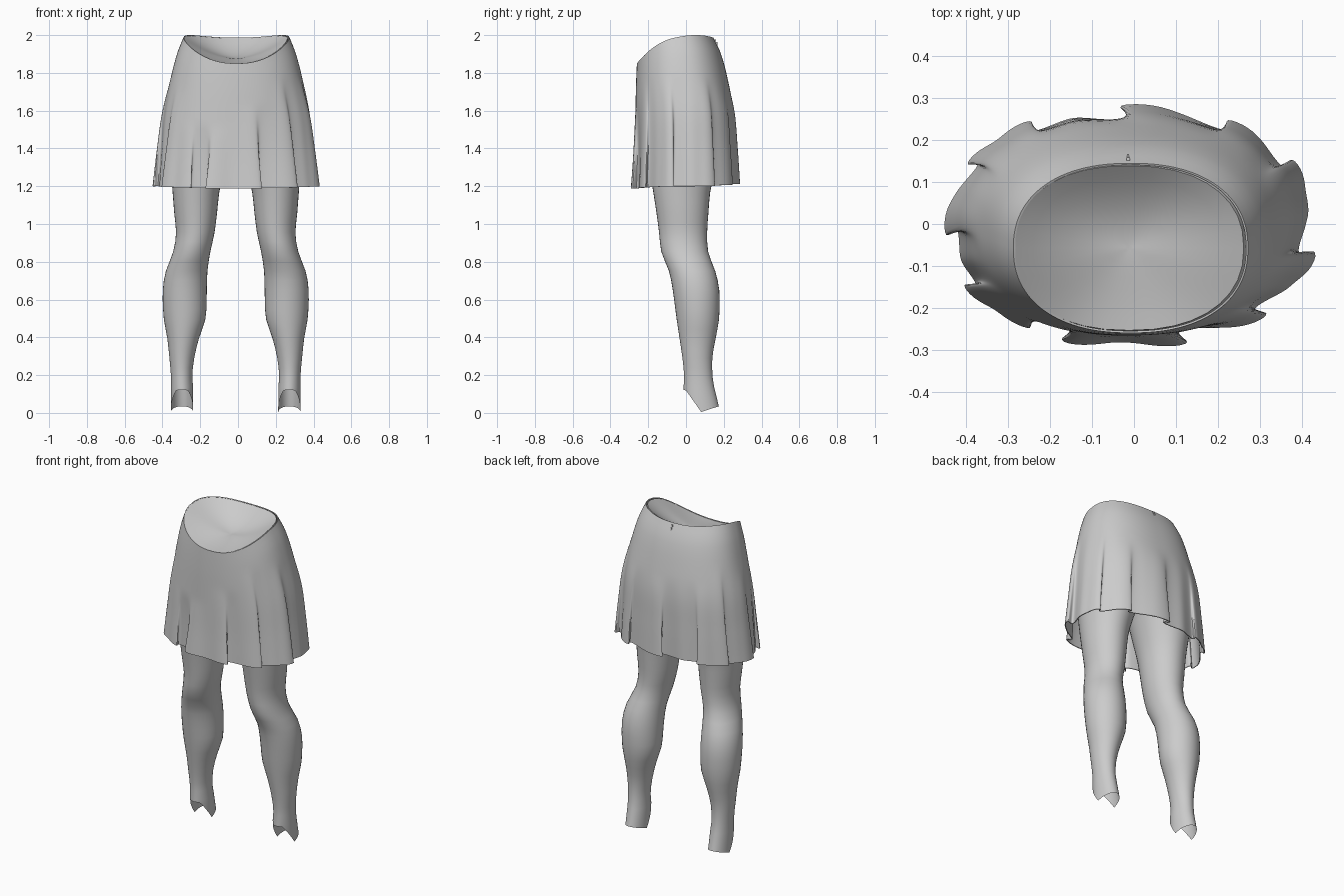
import bpy, bmesh
from math import sin, cos, pi, exp, radians, copysign

if "Cube" in bpy.data.objects:
    bpy.data.objects.remove(bpy.data.objects["Cube"])

MID = -0.012


def spline(table, x):
    """Catmull-Rom lookup of a table of rows (key, values...)."""
    n = len(table)
    i = 0
    while i < n - 2 and x > table[i + 1][0]:
        i += 1
    a, b = table[i], table[i + 1]
    p, q = table[max(i - 1, 0)], table[min(i + 2, n - 1)]
    h = b[0] - a[0]
    u = (x - a[0]) / h
    out = []
    for k in range(1, len(a)):
        ma = (b[k] - p[k]) / (b[0] - p[0]) * h
        mb = (q[k] - a[k]) / (q[0] - a[0]) * h
        out.append((2*u**3 - 3*u**2 + 1)*a[k] + (u**3 - 2*u**2 + u)*ma
                   + (3*u**2 - 2*u**3)*b[k] + (u**3 - u**2)*mb)
    return out


def spow(v, e=0.88):
    return copysign(abs(v) ** e, v)


def finish(bm, name, angle=50, thickness=0, mirror=False):
    bmesh.ops.recalc_face_normals(bm, faces=bm.faces)
    me = bpy.data.meshes.new(name)
    bm.to_mesh(me)
    bm.free()
    ob = bpy.data.objects.new(name, me)
    bpy.context.collection.objects.link(ob)
    bpy.context.view_layer.objects.active = ob
    ob.select_set(True)
    if thickness:
        m = ob.modifiers.new("cloth", 'SOLIDIFY')
        m.thickness, m.offset = thickness, -1
        bpy.ops.object.modifier_apply(modifier=m.name)
    if mirror:
        m = ob.modifiers.new("other leg", 'MIRROR')
        m.merge_threshold = .001
    bpy.ops.object.shade_smooth_by_angle(angle=radians(angle))
    ob.select_set(False)
    return ob


def bridge(bm, a, b, closed=True):
    n = len(a)
    for i in range(n if closed else n - 1):
        j = (i + 1) % n
        bm.faces.new((a[i], a[j], b[j], b[i]))


# Skirt: s, half width, front y, back y
SKIRT = [(0, .28, -.26, .145), (.1, .312, -.263, .182), (.25, .344, -.266, .215),
         (.5, .388, -.268, .252), (.75, .41, -.271, .262), (1, .428, -.278, .268)]
# Folds: angle, side that lies on top, start height, depth
FOLDS = [(-152, 1, .4, .8), (-122, -1, .6, .5), (-108, 1, .62, 1), (-76, -1, .45, 1),
         (-46, -1, .3, .9), (-11, -1, .35, 1.2), (30, -1, .4, .9), (60, -1, .5, .8),
         (91, -1, .5, 1), (121, 1, .5, .8), (150, -1, .4, .7), (182, -1, .45, .9)]


def skirt_point(t, s, inset=0.0, folds=True):
    top = 2.0 - .15 * (abs(.5 - sin(t)) / 1.5) ** 2.2
    hem = 1.2 - .012 * abs(sin(t)) * -sin(t)
    rx, yf, yb = spline(SKIRT, s)
    a, dr = t, 0
    if folds:
        for deg, side, start, depth in FOLDS:
            g = max(0, (s - start + .1) / (1.1 - start)) ** 0.8
            w = radians(6)
            d = (t - radians(deg) + pi) % (2 * pi) - pi
            u = d / w
            a -= 1.75 * g * w * u * exp(-u * u)
            dr += side * .03 * depth * g * u * exp(-u * u / 2)
    c, v = spow(cos(a)), spow(sin(a))
    cy, ry = (yf + yb) / 2, (yb - yf) / 2
    return ((rx - inset) * c + dr * cos(a), cy + (ry - inset) * v + dr * sin(a),
            top + (hem - top) * s)


N, R = 288, 22
bm = bmesh.new()
prev = None
for r in range(R + 1):
    ring = []
    for i in range(N):
        x, y, z = skirt_point(2 * pi * i / N, r / R)
        ring.append(bm.verts.new((x - .008, y, z)))
    if prev:
        bridge(bm, prev, ring)
    prev = ring
finish(bm, "skirt", 50, .005)

# Tights: z, outer x, inner x, front y, back y (mirrored leg)
LEG = [(.13, -.343, -.225, -.013, .15), (.2, -.343, -.23, -.01, .14),
       (.3, -.352, -.218, -.02, .14), (.4, -.363, -.193, -.035, .158),
       (.5, -.381, -.16, -.05, .175), (.65, -.386, -.153, -.07, .176),
       (.75, -.37, -.15, -.09, .155), (.85, -.332, -.135, -.13, .118),
       (.95, -.316, -.113, -.142, .112), (1.05, -.325, -.1, -.155, .118),
       (1.18, -.335, -.085, -.175, .13), (1.3, -.345, -.055, -.195, .16),
       (1.42, -.352, -.02, -.212, .195)]
M = 36
bm = bmesh.new()
angles = [2 * pi * i / M for i in range(M)]
outer = angles[M // 4: 3 * M // 4 + 1]


def leg_ring(z, edge=None):
    xo, xi, yf, yb = spline(LEG, max(z, .13))
    ring = []
    for t in angles:
        zz, y = z, (yf + yb) / 2 + (yb - yf) / 2 * sin(t)
        if edge:
            zz = edge(t)
            y += .024 * (1 + sin(t)) / 2
        ring.append(bm.verts.new(((xo + xi) / 2 + (xi - xo) / 2 * cos(t), y, zz)))
    return ring


def cuff(t):
    f = sin(t)
    return .005 + (.115 * min(1, -f * 1.15) if f < 0 else .03 * f)


prev = leg_ring(.12, cuff)
for k in range(26):
    ring = leg_ring(.135 + k * (1.42 - .135) / 25)
    bridge(bm, prev, ring)
    prev = ring
# Crotch ring: outer half on the hips, inner half along the saddle
ring = []
for t in angles:
    x, y, z = skirt_point(t, .5, .022, False)
    if cos(t) > -1e-6:
        ring.append(bm.verts.new((0, y, 1.6 - .14 * max(0, cos(t)) ** .6)))
    else:
        ring.append(bm.verts.new((x, y, 1.6)))
bridge(bm, prev, ring)
# Hips up to the waist
half = ring[M // 4: 3 * M // 4 + 1]
for k in range(1, 9):
    s = .5 * (1 - k / 8)
    row = []
    for t in outer:
        x, y, z = skirt_point(t, s, .006 + .016 * s, False)
        z0 = skirt_point(t, 0, 0, False)[2]
        z = 1.6 + (z0 - .003 - 1.6) * k / 8
        row.append(bm.verts.new((min(0, x) if abs(x) > 1e-5 else 0, y, z)))
    bridge(bm, half, row, False)
    half = row
# Shallow dished top that closes the waist
rim = [v.co.copy() for v in half]
for k in range(1, 7):
    f = 1 - k / 6.2
    row = []
    for p in rim:
        y = -.057 + (p.y + .057) * f
        z = 1.925 + (p.z - 1.925) * f ** 1.5 - .05 * (1 - f * f)
        row.append(bm.verts.new((p.x * f, y, z)))
    bridge(bm, half, row, False)
    half = row
bm.faces.new(half)
tights = finish(bm, "tights", 60, mirror=True)
tights.location.x = MID

# Zip pull at the back of the waist
bm = bmesh.new()
for z, sx, sz in ((1.972, .008, .012), (1.952, .005, .022)):
    g = bmesh.ops.create_cube(bm, size=1)
    for v in g["verts"]:
        v.co = (v.co.x * sx - .014, v.co.y * .008 + .155 + (1.972 - z) * .4, v.co.z * sz + z)
finish(bm, "zip_pull", 30)
